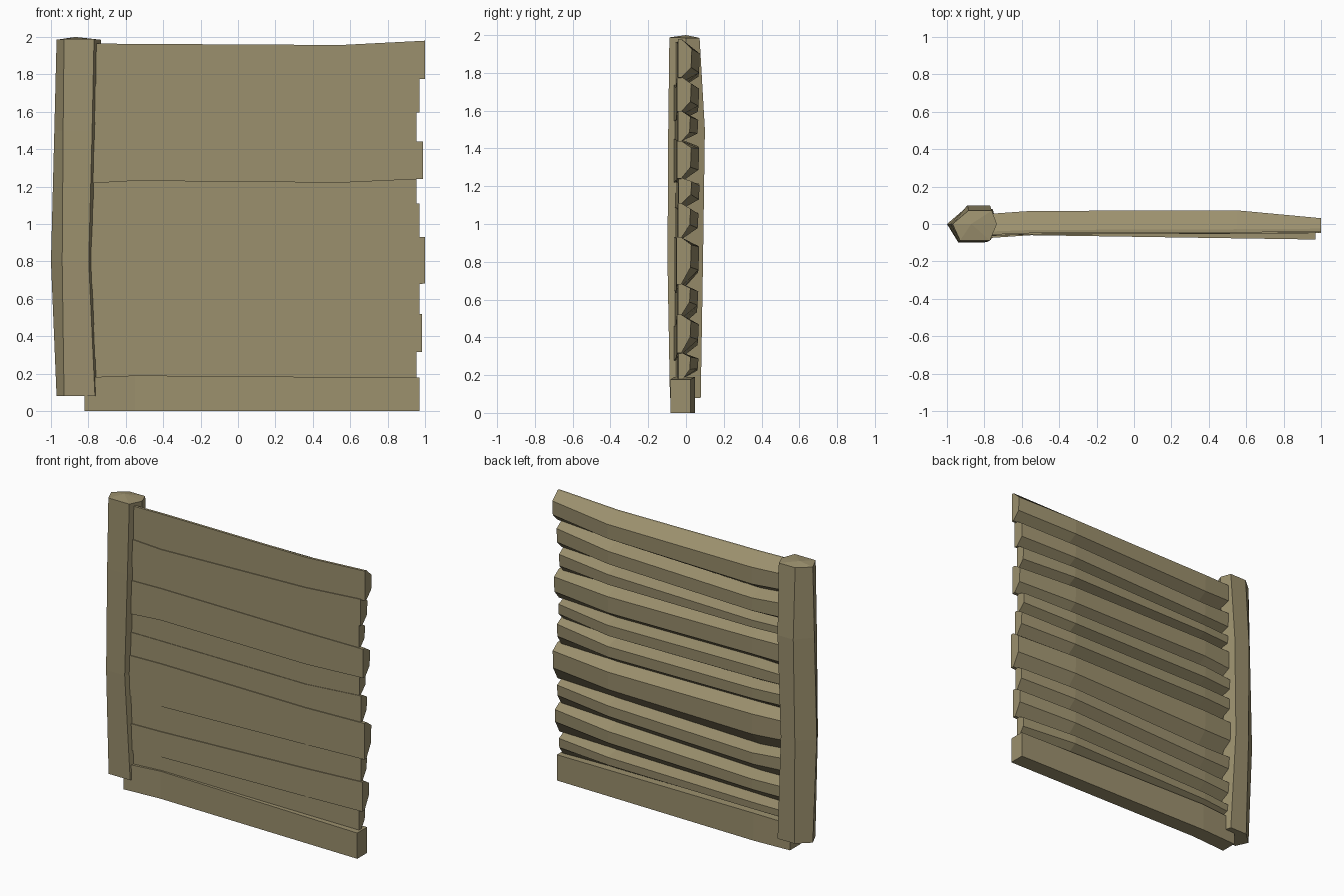
import bpy, bmesh

wood = bpy.data.materials.new("weathered wood")
wood.diffuse_color = (0.33, 0.28, 0.155, 1)


def loft(name, rings, tip=None):
    """Skin equal-sized rings of points, capping both ends (tip = raised centre of last cap)."""
    bm = bmesh.new()
    vs = [[bm.verts.new(p) for p in r] for r in rings]
    n = len(vs[0])
    for a, b in zip(vs, vs[1:]):
        for i in range(n):
            j = (i + 1) % n
            bm.faces.new((a[i], a[j], b[j], b[i]))
    bm.faces.new(vs[0][::-1])
    if tip:
        t = bm.verts.new(tip)
        for i in range(n):
            bm.faces.new((vs[-1][i], vs[-1][(i + 1) % n], t))
    else:
        bm.faces.new(vs[-1])
    bmesh.ops.recalc_face_normals(bm, faces=bm.faces)
    me = bpy.data.meshes.new(name)
    bm.to_mesh(me)
    bm.free()
    me.materials.append(wood)
    ob = bpy.data.objects.new(name, me)
    bpy.context.collection.objects.link(ob)
    return ob


# Stacked wall logs: seam heights at four stations along x
seams = [
    (0.17, 0.18, 0.18, 0.17),
    (0.28, 0.29, 0.31, 0.32),
    (0.46, 0.46, 0.50, 0.52),
    (0.66, 0.64, 0.67, 0.685),
    (0.93, 0.93, 0.92, 0.93),
    (1.09, 1.085, 1.08, 1.11),
    (1.22, 1.235, 1.225, 1.245),
    (1.45, 1.45, 1.44, 1.44),
    (1.55, 1.55, 1.58, 1.60),
    (1.74, 1.72, 1.75, 1.78),
    (1.965, 1.963, 1.957, 1.98),
]
# Per log: right end, front offset, back offset, lower and upper bevel share
logs = [
    (0.955, 0.004, -0.002, 0.42, 0.16),
    (0.985, -0.003, 0.000, 0.42, 0.16),
    (0.970, 0.003, -0.003, 0.42, 0.15),
    (1.000, -0.004, 0.002, 0.36, 0.16),
    (0.970, 0.002, -0.002, 0.38, 0.16),
    (0.955, 0.006, 0.004, 0.36, 0.14),
    (0.990, -0.003, 0.002, 0.30, 0.18),
    (0.955, 0.002, -0.003, 0.30, 0.20),
    (0.970, -0.003, 0.002, 0.28, 0.20),
    (1.000, 0.003, 0.005, 0.26, 0.26),
]
front = (-0.062, -0.052, -0.048, -0.045)
back = (0.042, 0.061, 0.064, 0.022)

for k, (end, fo, bo, lo, hi) in enumerate(logs):
    rings = []
    for s, x in enumerate((-0.82, -0.55, 0.55, end)):
        z0, z1 = seams[k][s] - 0.004, seams[k + 1][s]
        f, b, h = front[s] + fo, back[s] + bo, z1 - z0
        v = front[s] + 0.02                   # depth of the groove between logs
        rings.append([(x, f, z0), (x, v, z0), (x, b, z0 + lo * h),
                      (x, b + 0.004, z1 - hi * h), (x, v, z1), (x, f, z1)])
    loft(f"wall_log_{k + 1}", rings)

# Square sill beam at the base
sill = [(-0.82, -0.078, 0.035, 0.18), (-0.55, -0.060, 0.048, 0.19),
        (0.97, -0.083, 0.024, 0.178)]
loft("sill_beam", [[(x, f, 0), (x, b, 0), (x, b, z), (x, f, z)] for x, f, b, z in sill])


# Six-sided corner post, bowed outward in the middle
def post_ring(z, left, fl, fr, right, yf, yb, rise=0.0):
    return [(left, 0, z), (fl, yf, z + rise), (fr, yf, z + rise), (right, 0, z),
            (fr + 0.01, yb, z), (fl + 0.045, yb, z)]


loft("corner_post", [
    post_ring(0.08, -0.97, -0.93, -0.765, -0.735, -0.085, 0.078),
    post_ring(0.80, -1.0, -0.94, -0.798, -0.765, -0.098, 0.09),
    post_ring(1.50, -0.982, -0.935, -0.78, -0.745, -0.094, 0.1),
    post_ring(1.985, -0.97, -0.93, -0.77, -0.733, -0.088, 0.072, 0.003),
], tip=(-0.87, 0, 2.0))
